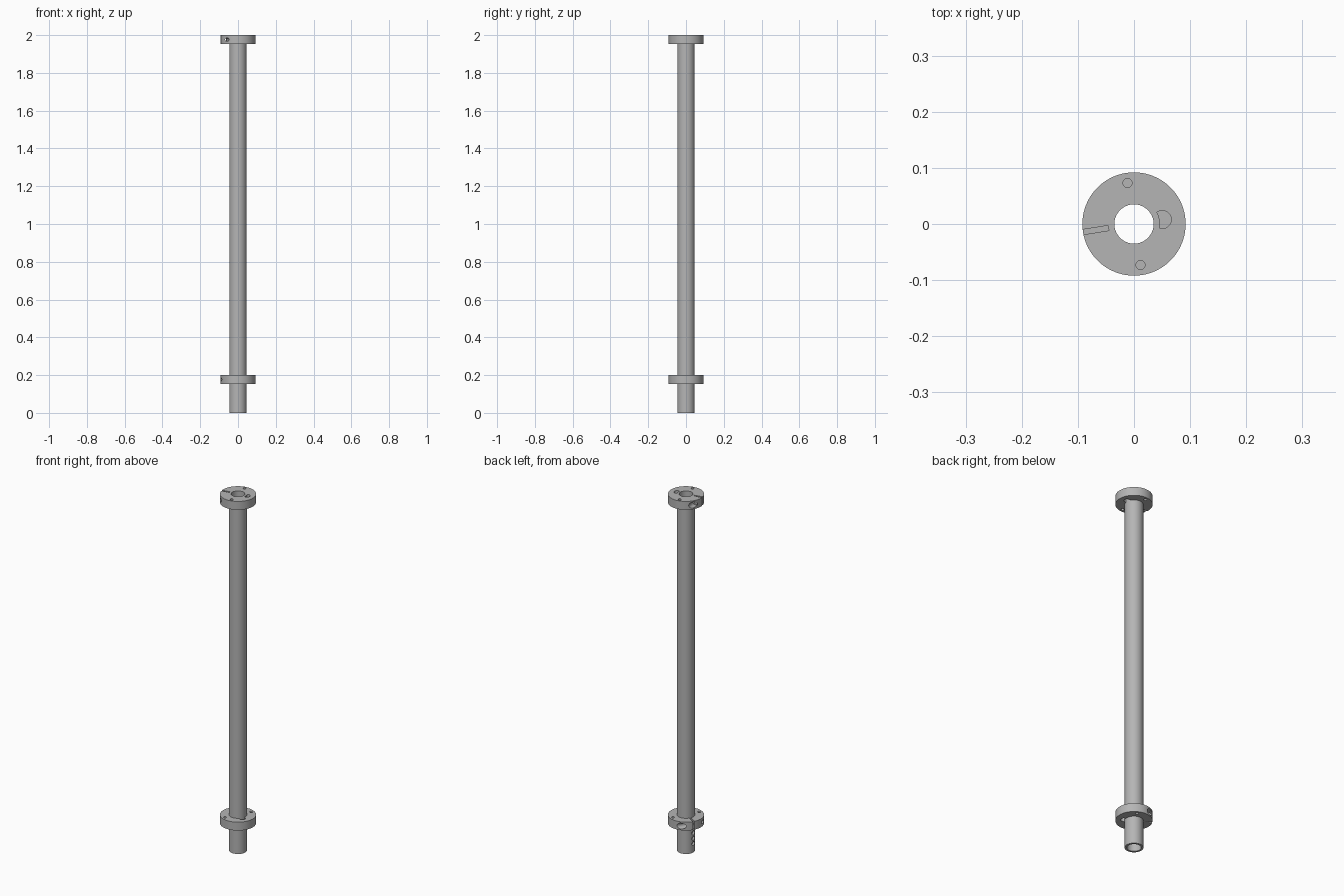
import bpy, bmesh, math
from mathutils import Matrix, Vector

if "Cube" in bpy.data.objects:
    bpy.data.objects.remove(bpy.data.objects["Cube"], do_unlink=True)

TUBE_R, BORE_R, COLLAR_R, COLLAR_H = 0.046, 0.035, 0.092, 0.047

metal = bpy.data.materials.new("grey metal")
metal.use_nodes = True
grey = (0.46, 0.46, 0.46, 1)
metal.diffuse_color = grey
metal.node_tree.nodes["Principled BSDF"].inputs["Base Color"].default_value = grey


def make_object(name, bm):
    bmesh.ops.recalc_face_normals(bm, faces=bm.faces)
    mesh = bpy.data.meshes.new(name)
    bm.to_mesh(mesh)
    bm.free()
    mesh.materials.append(metal)
    obj = bpy.data.objects.new(name, mesh)
    bpy.context.collection.objects.link(obj)
    return obj


def ring(name, inner, outer, low, high, sides=96):
    """Hollow cylinder spun from a rectangular section."""
    bm = bmesh.new()
    section = [(inner, low), (outer, low), (outer, high), (inner, high)]
    loops = []
    for i in range(sides):
        a = math.tau * i / sides
        loops.append([bm.verts.new((r * math.cos(a), r * math.sin(a), z)) for r, z in section])
    for i in range(sides):
        p, q = loops[i], loops[(i + 1) % sides]
        for k in range(4):
            n = (k + 1) % 4
            bm.faces.new((p[k], q[k], q[n], p[n]))
    return make_object(name, bm)


def rod(start, end, radius):
    """Cylindrical cutter between two points."""
    start, end = Vector(start), Vector(end)
    axis = end - start
    turn = axis.to_track_quat("Z", "Y").to_matrix().to_4x4()
    bm = bmesh.new()
    bmesh.ops.create_cone(bm, cap_ends=True, segments=32, radius1=radius, radius2=radius,
                          depth=axis.length,
                          matrix=Matrix.Translation((start + end) / 2) @ turn)
    return make_object("cutter", bm)


def block(centre, size):
    bm = bmesh.new()
    bmesh.ops.create_cube(bm, size=1, matrix=Matrix.Translation(centre) @ Matrix.Diagonal((*size, 1)))
    return make_object("cutter", bm)


def cut(obj, cutters):
    """Subtract each cutter, bake the result and discard the cutter."""
    for cutter in cutters:
        cutter.hide_render = True
        mod = obj.modifiers.new("cut", "BOOLEAN")
        mod.operation, mod.solver, mod.object = "DIFFERENCE", "EXACT", cutter
        bpy.context.view_layer.update()
        baked = bpy.data.meshes.new_from_object(
            obj.evaluated_get(bpy.context.evaluated_depsgraph_get()))
        obj.modifiers.clear()
        obj.data = baked
        bpy.data.objects.remove(cutter, do_unlink=True)


def smooth(obj):
    bpy.ops.object.select_all(action="DESELECT")
    obj.select_set(True)
    bpy.context.view_layer.objects.active = obj
    bpy.ops.object.shade_smooth_by_angle(angle=math.radians(30))


def clamp_collar(name, base, angle):
    """Split collar whose slit points along +x before it is turned by angle."""
    collar = ring(name, TUBE_R, COLLAR_R, 0, COLLAR_H)
    mid, screw_x = COLLAR_H / 2, 0.068
    cutters = [
        # slit, and the flexure relief opposite
        block((0.08, 0, mid), (0.068, 0.009, 0.1)),
        rod((-0.051, 0, -0.02), (-0.051, 0, 0.07), 0.016),
        # clamp screw hole and its counterbore
        rod((screw_x, -0.12, mid), (screw_x, 0.12, mid), 0.009),
        rod((screw_x, -0.025, mid), (screw_x, -0.12, mid), 0.016),
    ]
    # mounting holes
    cutters += [rod((0, y, -0.02), (0, y, 0.07), 0.008) for y in (-0.074, 0.074)]
    cut(collar, cutters)
    collar.data.transform(Matrix.Translation((0, 0, base)) @ Matrix.Rotation(math.radians(angle), 4, "Z"))
    smooth(collar)


# long hollow shaft with a row of side holes near the foot
tube = ring("tube", BORE_R, TUBE_R, 0, 2)
cut(tube, [rod((-0.02, 0, z), (-0.08, 0, z), 0.011) for z in (0.05, 0.08, 0.11)])
smooth(tube)

# the two collars, turned differently on the shaft
clamp_collar("top_collar", 2 - COLLAR_H, 189)
clamp_collar("lower_collar", 0.153, 151)
